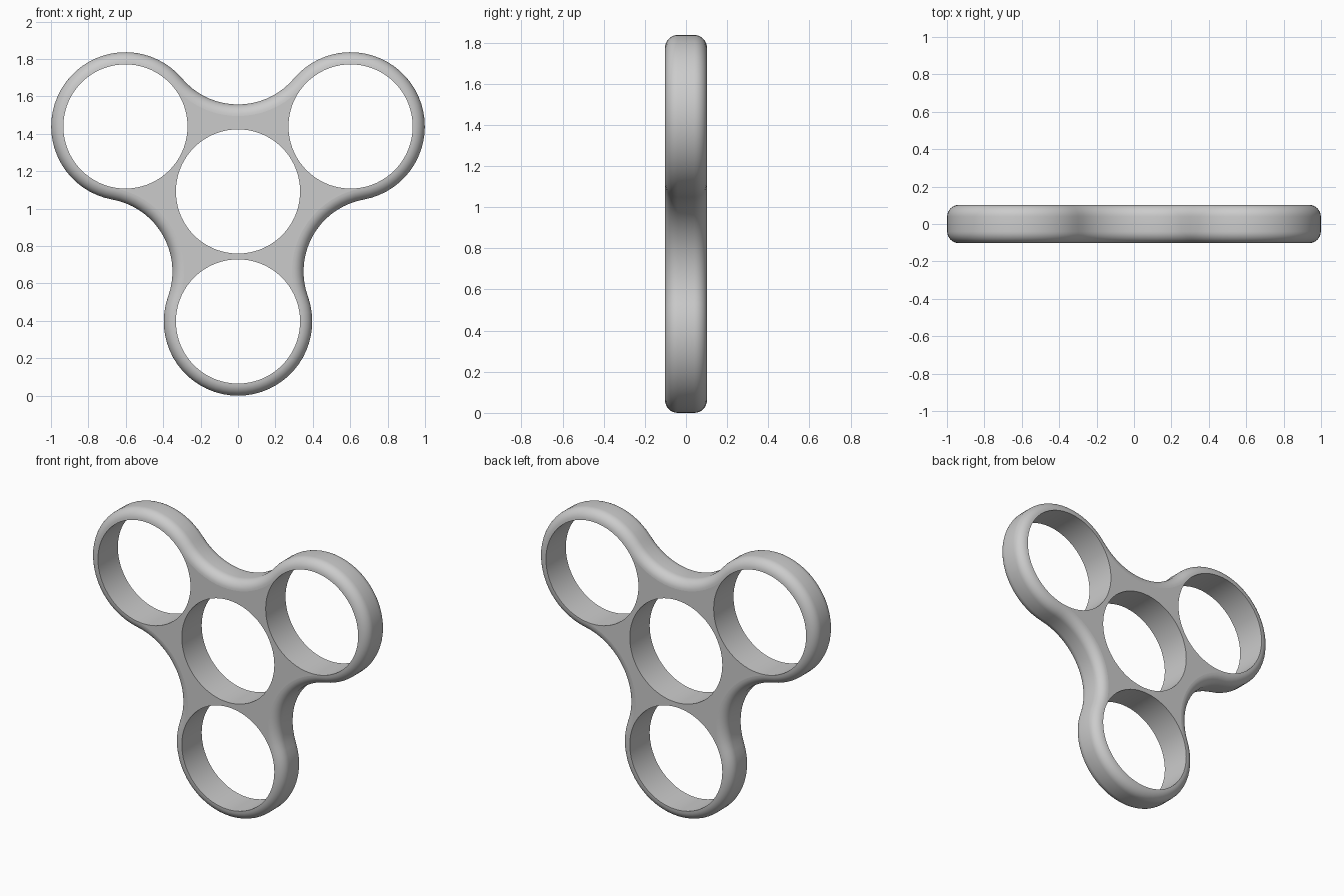
import bpy
import bmesh
from math import sin, cos, pi, hypot, atan2, radians

cube = bpy.data.objects.get("Cube")
if cube:
    bpy.data.objects.remove(cube, do_unlink=True)

ARM = 0.695       # centre to lobe centre
LOBE_R = 0.397
HOLE_R = 0.332
WAIST = 0.856     # centre to centre of the concave arcs between lobes
HALF = 0.102      # half thickness
BEVEL = 0.062
CENTRE_Z = ARM + LOBE_R
STEPS, BEVEL_STEPS, HOLE_STEPS = 36, 8, 72

spread = atan2(ARM * sin(pi / 3), WAIST - ARM * cos(pi / 3))
WAIST_R = hypot(ARM * sin(pi / 3), WAIST - ARM * cos(pi / 3)) - LOBE_R
lobe_angles = [radians(-90 + 120 * k) for k in range(3)]


def arc(dist, direction, radius, start, end, n):
    """Points on an arc whose centre lies at a polar position."""
    cx, cz = dist * cos(direction), dist * sin(direction)
    for i in range(n + 1):
        t = start + (end - start) * i / n
        yield cx + radius * cos(t), cz + radius * sin(t)


def outline(inset):
    """Three convex lobes joined by tangent concave arcs."""
    pts = []
    for a in lobe_angles:
        reach = pi / 3 + spread
        pts += arc(ARM, a, LOBE_R - inset, a - reach, a + reach, STEPS)
        inward = a + pi / 3 + pi
        pts += list(arc(WAIST, a + pi / 3, WAIST_R + inset,
                        inward + spread, inward - spread, STEPS // 2))[1:-1]
    return pts


bm = bmesh.new()


def ring(pts, y):
    return [bm.verts.new((x, y, CENTRE_Z + z)) for x, z in pts]


def bridge(a, b):
    n = len(a)
    for i in range(n):
        j = (i + 1) % n
        bm.faces.new((a[i], a[j], b[j], b[i]))


def loop_edges(loop):
    return [bm.edges.get((loop[i - 1], loop[i])) for i in range(len(loop))]


# Rounded outer rim
profile = []
for i in range(BEVEL_STEPS + 1):
    t = pi / 2 * i / BEVEL_STEPS
    profile.append((BEVEL * (1 - sin(t)), HALF - BEVEL + BEVEL * cos(t)))
profile = [(s, -y) for s, y in profile] + [(s, y) for s, y in reversed(profile)]
rims = [ring(outline(s), y) for s, y in profile]
for a, b in zip(rims, rims[1:]):
    bridge(a, b)
front_edges, back_edges = loop_edges(rims[0]), loop_edges(rims[-1])

# Four straight through holes: one in the hub and one in each lobe
for dist, a in [(0, 0)] + [(ARM, a) for a in lobe_angles]:
    circle = list(arc(dist, a, HOLE_R, 0, 2 * pi, HOLE_STEPS))[:-1]
    front, back = ring(circle, -HALF), ring(circle, HALF)
    bridge(front, back)
    front_edges += loop_edges(front)
    back_edges += loop_edges(back)

# Flat front and back faces around the holes
for edges, side in ((front_edges, -1), (back_edges, 1)):
    bmesh.ops.triangle_fill(bm, use_beauty=True, edges=edges, normal=(0, side, 0))
bmesh.ops.recalc_face_normals(bm, faces=bm.faces)

mesh = bpy.data.meshes.new("spinner_body")
bm.to_mesh(mesh)
bm.free()
body = bpy.data.objects.new("spinner_body", mesh)
bpy.context.collection.objects.link(body)

# Smooth rim and holes, flat faces
for other in bpy.context.selected_objects:
    other.select_set(False)
body.select_set(True)
bpy.context.view_layer.objects.active = body
bpy.ops.object.shade_smooth_by_angle(angle=radians(35))
for face in mesh.polygons:
    if abs(face.normal.y) > 0.999:
        face.use_smooth = False

# Material
grey = bpy.data.materials.new("light_grey")
grey.use_nodes = True
colour = (0.6, 0.6, 0.6, 1)
grey.diffuse_color = colour
grey.node_tree.nodes["Principled BSDF"].inputs["Base Color"].default_value = colour
mesh.materials.append(grey)
